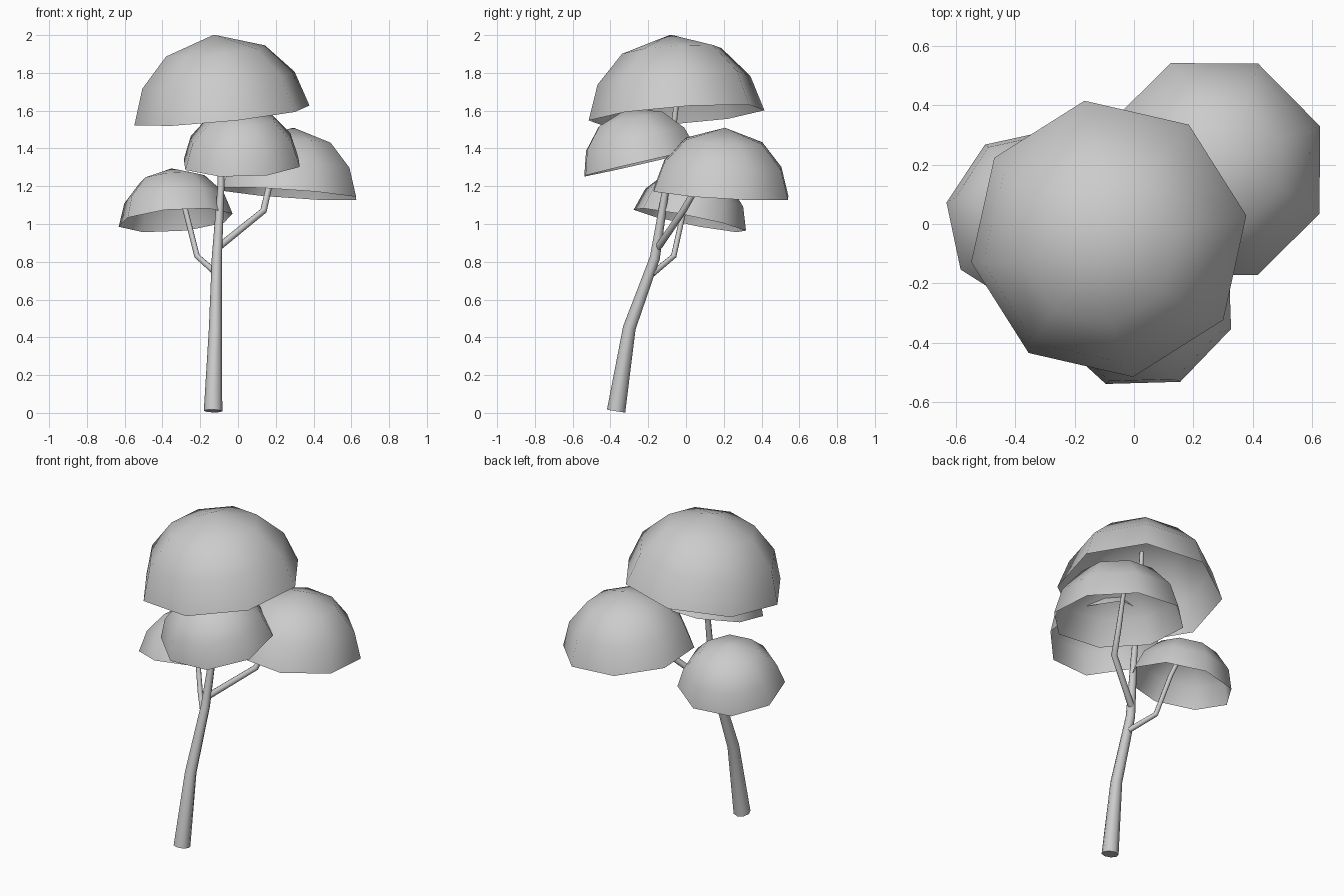
import bpy
import bmesh
from math import sin, cos, pi, radians
from mathutils import Vector

cube = bpy.data.objects.get("Cube")
if cube:
    bpy.data.objects.remove(cube, do_unlink=True)

# Single plain colour for the whole tree
grey = bpy.data.materials.new("plain_grey")
grey.use_nodes = True
colour = (0.6, 0.6, 0.6, 1)
grey.diffuse_color = colour
grey.node_tree.nodes["Principled BSDF"].inputs["Base Color"].default_value = colour


def finish(bm, name):
    """Turn a bmesh into a smooth shaded object."""
    mesh = bpy.data.meshes.new(name)
    bm.to_mesh(mesh)
    bm.free()
    mesh.materials.append(grey)
    mesh.shade_smooth()
    mesh.set_sharp_from_angle(angle=radians(60))
    obj = bpy.data.objects.new(name, mesh)
    bpy.context.collection.objects.link(obj)
    return obj


def add_ring(bm, centre, rotation, radius, sides, phase=0.0):
    return [bm.verts.new(centre + rotation @ Vector((radius * cos(phase + 2 * pi * i / sides),
                                                     radius * sin(phase + 2 * pi * i / sides), 0)))
            for i in range(sides)]


def bridge(bm, low, high):
    n = len(low)
    for i in range(n):
        j = (i + 1) % n
        bm.faces.new((low[i], low[j], high[j], high[i]))


def dome(name, centre, radius, up, phase):
    """Open eight-sided dome, tilted so that its axis points along up."""
    bm = bmesh.new()
    centre, axis = Vector(centre), Vector(up).normalized()
    tilt = Vector((0, 0, 1)).rotation_difference(axis)
    profile = [(1, 0), (0.87, 0.396), (0.565, 0.727)]
    rings = [add_ring(bm, centre + axis * h * radius, tilt, r * radius, 8, radians(phase))
             for r, h in profile]
    for low, high in zip(rings, rings[1:]):
        bridge(bm, low, high)
    tip = bm.verts.new(centre + axis * 0.91 * radius)
    top = rings[-1]
    for i in range(8):
        bm.faces.new((top[i], top[(i + 1) % 8], tip))
    return finish(bm, name)


def limb(name, path, radii, sides=8):
    """Tapered tube with rings square to the path."""
    bm = bmesh.new()
    pts = [Vector(p) for p in path]
    rings = []
    for i, p in enumerate(pts):
        before = (p - pts[i - 1]).normalized() if i else Vector()
        after = (pts[i + 1] - p).normalized() if i < len(pts) - 1 else Vector()
        turn = Vector((0, 0, 1)).rotation_difference((before + after).normalized())
        rings.append(add_ring(bm, p, turn, radii[i], sides))
    for low, high in zip(rings, rings[1:]):
        bridge(bm, low, high)
    bm.faces.new(list(reversed(rings[0])))
    bm.faces.new(rings[-1])
    return finish(bm, name)


# Leaf canopies
dome("top_canopy", (-0.085, -0.05, 1.575), 0.473, (-0.1, -0.075, 1), 9.8)
dome("back_left_canopy", (0.27, 0.185, 1.16), 0.386, (0.07, 0.06, 1), 22.2)
dome("front_canopy", (0.02, -0.24, 1.322), 0.328, (-0.02, -0.23, 1), 24.3)
dome("right_canopy", (-0.33, 0.02, 1.02), 0.308, (-0.08, 0.2, 1), 34.6)

# Leaning trunk, running up into the top canopy
limb("trunk",
     [(-0.132, -0.37, 0.01), (-0.12, -0.3, 0.45), (-0.112, -0.165, 0.82),
      (-0.09, -0.105, 1.2), (-0.09, -0.055, 1.6), (-0.1, -0.05, 1.85)],
     [0.049, 0.034, 0.027, 0.018, 0.014, 0.012])

# Bent side branches
limb("right_branch",
     [(-0.11, -0.18, 0.735), (-0.217, -0.065, 0.83), (-0.28, -0.01, 1.08), (-0.325, 0.04, 1.23)],
     [0.017, 0.015, 0.014, 0.012])
limb("left_branch",
     [(-0.1, -0.145, 0.88), (0.135, -0.015, 1.07), (0.165, 0.06, 1.2), (0.2, 0.15, 1.4)],
     [0.019, 0.018, 0.016, 0.012])
